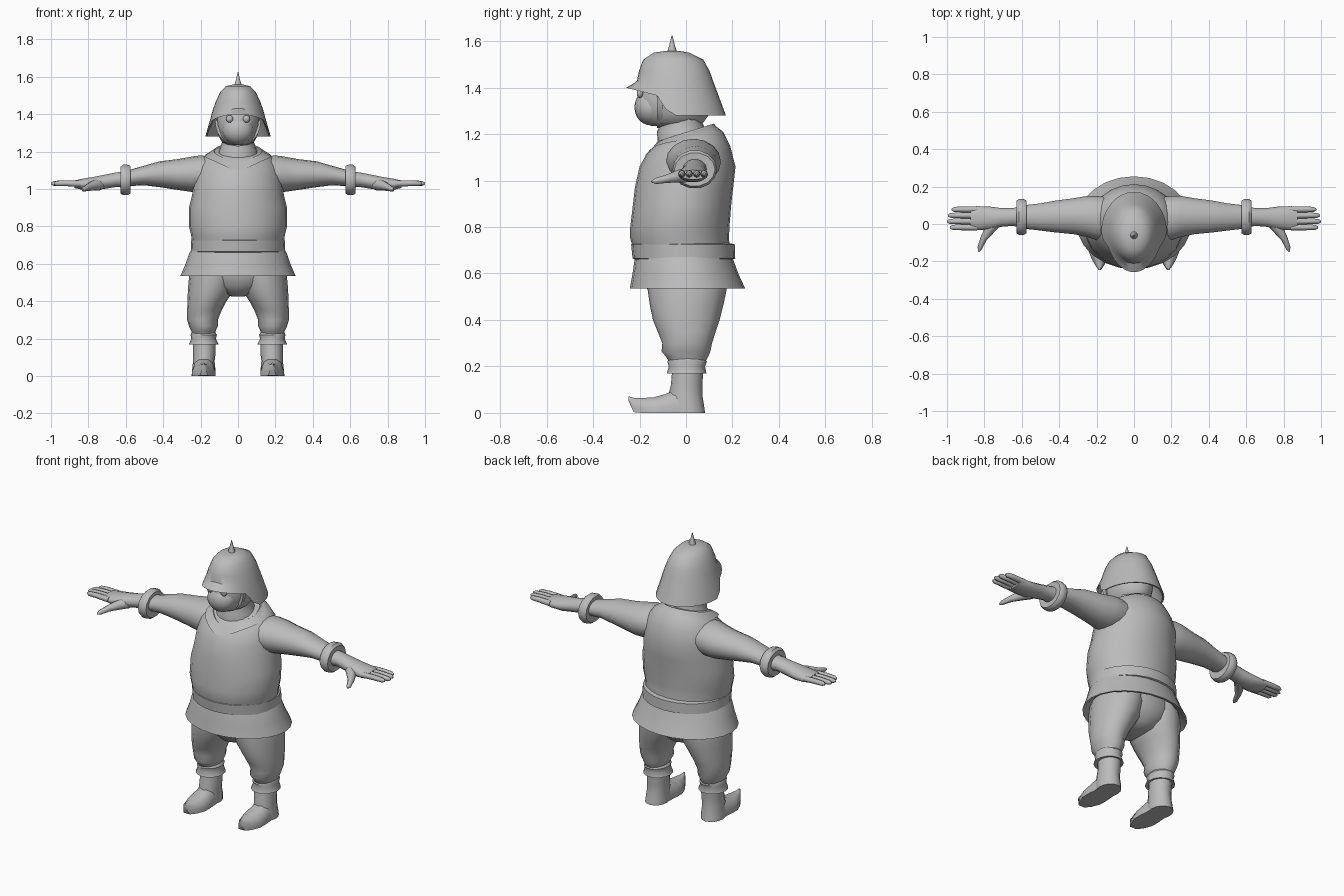
import bpy, bmesh, math
from mathutils import Vector

grey = bpy.data.materials.new("plain_grey")
grey.diffuse_color = (0.5, 0.5, 0.5, 1)


def finish(name, bm, angle=50):
    bmesh.ops.recalc_face_normals(bm, faces=bm.faces[:])
    me = bpy.data.meshes.new(name)
    bm.to_mesh(me)
    bm.free()
    ob = bpy.data.objects.new(name, me)
    bpy.context.collection.objects.link(ob)
    me.materials.append(grey)
    bpy.ops.object.select_all(action='DESELECT')
    ob.select_set(True)
    bpy.context.view_layer.objects.active = ob
    bpy.ops.object.shade_smooth_by_angle(angle=math.radians(angle))
    return ob


def skin(name, loops, cap_start=True, cap_end=True, angle=50):
    """Bridge closed loops of points into a skin."""
    bm = bmesh.new()
    rows = [[bm.verts.new(p) for p in loop] for loop in loops]
    n = len(rows[0])
    for a, b in zip(rows, rows[1:]):
        for i in range(n):
            j = (i + 1) % n
            bm.faces.new((a[i], a[j], b[j], b[i]))
    if cap_start:
        bm.faces.new(rows[0])
    if cap_end:
        bm.faces.new(rows[-1])
    return finish(name, bm, angle)


def angles(n):
    return [2 * math.pi * i / n for i in range(n)]


def upright(name, rings, n=20, s=1, **kw):
    """Rings are (z, x_min, x_max, y_min, y_max[, tilt])."""
    loops = []
    for z, x0, x1, y0, y1, *t in rings:
        tilt = t[0] if t else 0
        hx, hy = (x1 - x0) / 2, (y1 - y0) / 2
        loops.append([(s * ((x0 + x1) / 2 + hx * math.sin(a)), (y0 + y1) / 2 - hy * math.cos(a),
                       z - tilt * math.cos(a)) for a in angles(n)])
    return skin(name, loops, **kw)


def sideways(name, rings, n=14, s=1, **kw):
    """Rings are (x, y_min, y_max, z_min, z_max)."""
    loops = [[(s * x, (y0 + y1) / 2 + (y1 - y0) / 2 * math.cos(a),
               (z0 + z1) / 2 + (z1 - z0) / 2 * math.sin(a)) for a in angles(n)]
             for x, y0, y1, z0, z1 in rings]
    return skin(name, loops, **kw)


def tube(name, pts, radii, n=8):
    """Round tube through points."""
    d = (Vector(pts[-1]) - Vector(pts[0])).normalized()
    u = d.cross(Vector((0, 0, 1))).normalized()
    v = d.cross(u)
    return skin(name, [[Vector(p) + r * (u * math.cos(a) + v * math.sin(a)) for a in angles(n)]
                       for p, r in zip(pts, radii)])


def ball(name, c, r, u=20, v=12):
    bm = bmesh.new()
    bmesh.ops.create_uvsphere(bm, u_segments=u, v_segments=v, radius=1)
    for p in bm.verts:
        p.co = Vector([c[i] + r[i] * p.co[i] for i in range(3)])
    return finish(name, bm)


# Tunic, belt and flared skirt
upright("tunic", [
    (0.70, -.245, .245, -.225, .19), (0.75, -.25, .25, -.24, .185), (0.80, -.262, .262, -.24, .187),
    (0.90, -.262, .262, -.228, .195), (0.97, -.245, .245, -.22, .203), (1.06, -.235, .235, -.20, .213),
    (1.13, -.215, .215, -.172, .19, .02), (1.175, -.18, .18, -.145, .16, .035),
    (1.205, -.13, .13, -.12, .12, .035)], n=24)
upright("belt", [
    (0.66, -.24, .24, -.22, .20), (0.665, -.252, .252, -.23, .212), (0.725, -.25, .25, -.236, .21),
    (0.732, -.24, .24, -.22, .18)], n=24, angle=40)
upright("skirt", [
    (0.70, -.235, .235, -.21, .19), (0.655, -.262, .262, -.222, .205), (0.60, -.28, .28, -.23, .225),
    (0.535, -.308, .308, -.242, .255), (0.54, -.29, .29, -.225, .235), (0.62, -.20, .20, -.16, .16)],
    n=24, angle=40)

# Folded collar with a pointed front
inner, crest, outer = [], [], []
for a in angles(24):
    sn, c = math.sin(a), math.cos(a)
    tip = max(0, c) ** 6
    inner.append((.115 * sn, -.015 - .105 * c, 1.19 - .03 * c - .03 * tip))
    crest.append((.13 * sn, -.01 - .13 * c, 1.205 - .04 * c - .02 * tip))
    outer.append((.175 * sn, -.012 - (.165 + .005 * tip) * c, 1.175 - .03 * c - .045 * tip))
skin("collar", [inner, crest, outer], False, False, 35)

# Neck and head
upright("neck", [(1.14, -.12, .12, -.12, .10), (1.21, -.10, .10, -.125, .09),
                 (1.25, -.085, .085, -.105, .07), (1.31, -.09, .09, -.11, .08)])
upright("head", [
    (1.235, -.055, .055, -.15, .05), (1.25, -.085, .085, -.175, .075), (1.285, -.105, .105, -.20, .10),
    (1.33, -.115, .115, -.21, .11), (1.38, -.115, .115, -.205, .105), (1.45, -.09, .09, -.17, .07),
    (1.50, -.05, .05, -.12, .02)])
ball("muzzle", (0, -.15, 1.315), (.085, .072, .078))
for s in (-1, 1):
    ball("eye", (s * .045, -.198, 1.375), (.019, .014, .02), 12, 8)

# Chin strap running down the cheeks and under the jaw
strap = []
for i in range(13):
    t = math.pi * i / 12
    c, q = math.cos(t), math.sin(t)
    x, z = .122 * c, 1.36 - .133 * q
    strap.append([(x, -.125, z), (x, -.10, z), (x * .9, -.10, z + .012), (x * .9, -.125, z + .012)])
skin("chin_strap", strap, angle=35)

# Helmet bowl with a front peak and low back rim
helmet = [[(w * math.sin(a), (y0 + y1) / 2 - (y1 - y0) / 2 * math.cos(a), z) for a in angles(32)]
          for z, w, y0, y1 in ((1.558, .03, -.09, -.03), (1.55, .065, -.14, .015), (1.52, .094, -.185, .075),
                               (1.47, .118, -.203, .102), (1.425, .134, -.212, .118))]
rim, lip = [], []
for a in angles(32):
    y = -.043 - .215 * math.cos(a)
    if y > -.07:
        z = 1.28
    elif y > -.12:
        z = 1.28 + (-.07 - y) * 1.7
    else:
        z = 1.365 + (-.12 - y) * .25
    w = .175 - (z - 1.28) * .3
    rim.append((w * math.sin(a), y, z))
    lip.append((w * .95 * math.sin(a), -.043 - .203 * math.cos(a), z + .002))
inside = [(.10 * math.sin(a), -.045 - .13 * math.cos(a), 1.46) for a in angles(32)]
skin("helmet", helmet + [rim, lip, inside], True, False, 40)

# Spike on its small base
upright("helmet_spike", [(z, -r, r, -.06 - r, -.06 + r) for z, r in
                         ((1.55, .021), (1.565, .018), (1.578, .013), (1.60, .008), (1.625, .0015))], n=10)

# Hips joining the legs
upright("trouser_seat", [
    (0.425, -.03, .03, -.06, .07), (0.44, -.09, .09, -.11, .11), (0.48, -.17, .17, -.145, .15),
    (0.54, -.24, .24, -.17, .175), (0.64, -.23, .23, -.17, .17)])

for s in (-1, 1):
    # Baggy trouser leg and its cuff
    upright("trouser_leg", [
        (0.60, .0, .245, -.165, .17), (0.53, .0, .262, -.165, .175), (0.46, .02, .268, -.155, .16),
        (0.40, .062, .27, -.142, .145), (0.35, .088, .272, -.122, .128), (0.30, .108, .272, -.102, .112),
        (0.265, .108, .262, -.105, .105), (0.24, .12, .25, -.085, .095), (0.215, .125, .245, -.07, .08)],
        n=16, s=s)
    upright("trouser_cuff", [
        (0.235, .122, .248, -.072, .082), (0.22, .113, .254, -.08, .09), (0.20, .118, .25, -.074, .082),
        (0.17, .103, .262, -.083, .088), (0.175, .13, .235, -.055, .065)], n=16, s=s, angle=40)
    # Boot shaft, foot and upturned pointed toe
    upright("boot_shaft", [
        (0.0, .122, .248, -.07, .082), (0.03, .12, .246, -.075, .078), (0.08, .125, .24, -.075, .07),
        (0.12, .12, .24, -.065, .07), (0.18, .12, .24, -.06, .075)], n=16, s=s)
    foot = []
    for y, w, z0, z1 in ((.03, .055, .0, .09), (-.05, .059, .0, .10), (-.09, .063, .0, .083),
                         (-.14, .062, .0, .069), (-.19, .042, .0, .066), (-.225, .021, .003, .067),
                         (-.247, .005, .05, .072)):
        foot.append([(s * (.183 + w * px), y, z0 + (z1 - z0) * pz) for px, pz in
                     ((-1, 0), (1, 0), (1.0, .35), (.8, .72), (.35, .97), (-.35, .97), (-.8, .72), (-1.0, .35))])
    skin("boot_foot", foot, angle=55)

    # Sleeve and rolled cuff
    sideways("sleeve", [
        (.12, -.09, .14, 1.0, 1.17), (.20, -.085, .15, .985, 1.18), (.25, -.07, .15, .985, 1.173),
        (.32, -.055, .138, .995, 1.16), (.42, -.045, .125, 1.01, 1.148), (.50, -.035, .11, 1.02, 1.125),
        (.59, -.025, .10, 1.015, 1.10)], n=16, s=s)
    sideways("sleeve_cuff", [
        (.575, -.02, .095, 1.01, 1.09), (.575, -.05, .125, .975, 1.125), (.59, -.058, .134, .965, 1.132),
        (.615, -.058, .134, .965, 1.132), (.628, -.05, .125, .975, 1.12), (.625, -.01, .085, 1.01, 1.09)],
        n=14, s=s, angle=40)
    # Hand
    sideways("hand", [
        (.59, -.02, .095, 1.005, 1.095), (.65, -.01, .085, 1.01, 1.09), (.71, -.015, .085, 1.0, 1.078),
        (.77, -.03, .093, .992, 1.066), (.83, -.033, .095, .995, 1.056), (.875, -.028, .09, 1.005, 1.046)],
        n=14, s=s)
    for y, end in ((.078, .975), (.046, .995), (.014, 1.0), (-.018, .985)):
        tube("finger", [(s * .84, y, 1.028), (s * .92, y, 1.031), (s * (end - .015), y, 1.03),
                        (s * end, y, 1.029)], (.017, .0155, .0135, .005))
    tube("thumb", [(s * .74, .01, 1.025), (s * .775, -.035, 1.018), (s * .805, -.08, 1.008),
                   (s * .825, -.13, .998), (s * .83, -.148, .995)], (.032, .027, .018, .013, .004))
